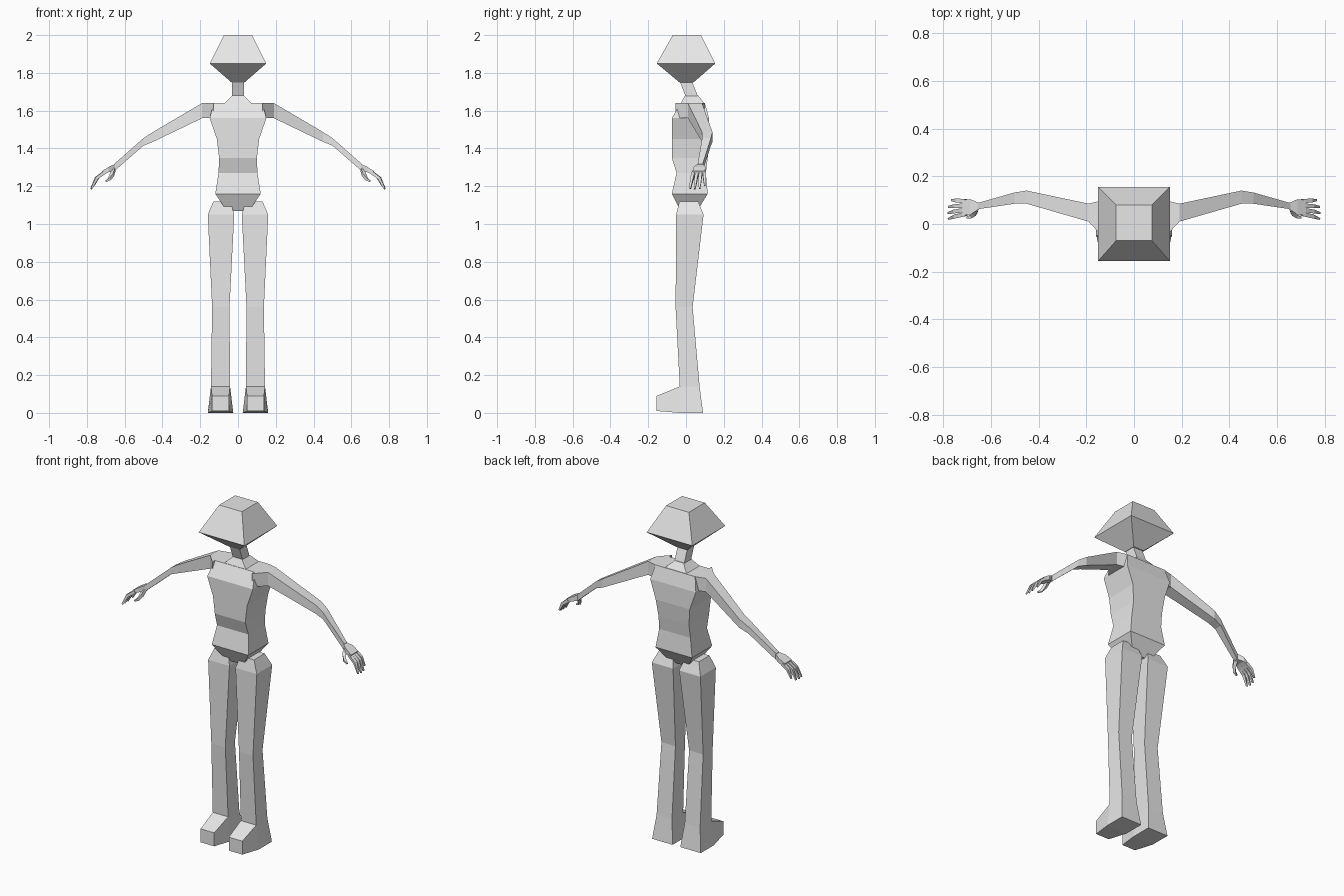
import bpy, bmesh
from mathutils import Vector

if "Cube" in bpy.data.objects:
    bpy.data.objects.remove(bpy.data.objects["Cube"])

grey = bpy.data.materials.new("light_grey")
grey.diffuse_color = (0.8, 0.8, 0.8, 1)
grey.use_nodes = True
grey.node_tree.nodes["Principled BSDF"].inputs["Base Color"].default_value = grey.diffuse_color


def build(name, rings, mirror=False):
    """Skin a row of four-point rings into a closed flat-shaded part."""
    bm = bmesh.new()
    loops = [[bm.verts.new(p) for p in ring] for ring in rings]
    for a, b in zip(loops, loops[1:]):
        for i in range(4):
            j = (i + 1) % 4
            bm.faces.new((a[i], a[j], b[j], b[i]))
    bm.faces.new(loops[0])
    bm.faces.new(loops[-1])
    bmesh.ops.recalc_face_normals(bm, faces=bm.faces)
    mesh = bpy.data.meshes.new(name)
    bm.to_mesh(mesh)
    bm.free()
    mesh.materials.append(grey)
    ob = bpy.data.objects.new(name, mesh)
    bpy.context.collection.objects.link(ob)
    if mirror:
        ob.modifiers.new("mirror", 'MIRROR')
    return ob


def box_rings(axis, sections):
    """Sections are (position, a0, a1, b0, b1, taper of a at b1)."""
    order = {'x': lambda t, a, b: (t, a, b),
             'y': lambda t, a, b: (a, t, b),
             'z': lambda t, a, b: (a, b, t)}[axis]
    rings = []
    for t, a0, a1, b0, b1, *taper in sections:
        k = taper[0] if taper else 0
        rings.append([order(t, a0, b0), order(t, a1, b0),
                      order(t, a1 - k, b1), order(t, a0 + k, b1)])
    return rings


def tube_rings(points, radii):
    """Square cross-sections following a bent path."""
    pts = [Vector(p) for p in points]
    rings = []
    for i, (p, r) in enumerate(zip(pts, radii)):
        d = (pts[min(i + 1, len(pts) - 1)] - pts[max(i - 1, 0)]).normalized()
        s = d.cross(Vector((0, 0, 1))).normalized()
        u = s.cross(d)
        rings.append([p + r * (s * a + u * b)
                      for a, b in ((-1, -1), (1, -1), (1, 1), (-1, 1))])
    return rings


# Head and neck
build("head", box_rings('z', [
    (1.75, -.035, .035, -.035, .04),
    (1.85, -.15, .15, -.155, .155),
    (2.0, -.075, .075, -.07, .08)]))
build("neck", box_rings('z', [
    (1.67, -.032, .032, .0, .065),
    (1.76, -.032, .032, -.035, .03)]))

# Torso from hips up to the base of the neck
build("torso", box_rings('z', [
    (1.07, -.06, .06, -.03, .06),
    (1.16, -.12, .12, -.075, .115),
    (1.27, -.103, .103, -.05, .105),
    (1.35, -.10, .10, -.075, .115),
    (1.45, -.112, .112, -.075, .125),
    (1.56, -.15, .15, -.075, .122),
    (1.64, -.13, .13, -.03, .10)]))
build("neck_base", box_rings('z', [
    (1.635, -.075, .075, -.03, .10),
    (1.68, -.03, .03, -.005, .065)]))

# Legs and feet
build("leg", box_rings('z', [
    (0, .025, .16, -.033, .09),
    (.14, .042, .143, -.033, .072),
    (.56, .045, .137, -.055, .035),
    (1.05, .02, .16, -.052, .093),
    (1.12, .04, .13, -.035, .065)]), True)
build("foot", box_rings('y', [
    (-.033, .025, .16, 0, .14, .017),
    (-.155, .048, .137, .01, .09)]), True)

# Arms and palms
build("arm", box_rings('x', [
    (.13, -.055, .10, 1.56, 1.64),
    (.19, .01, .085, 1.56, 1.64),
    (.45, .085, .14, 1.435, 1.487),
    (.50, .085, .132, 1.415, 1.455),
    (.655, .062, .088, 1.28, 1.318)]), True)
build("palm", box_rings('x', [
    (.65, .062, .088, 1.283, 1.318),
    (.685, .04, .104, 1.275, 1.302),
    (.72, .035, .10, 1.255, 1.28)]), True)

# Fingers: spread across the palm, each bent downwards
for i, (y0, y1, reach) in enumerate([(.042, .022, .97), (.060, .046, 1.0),
                                     (.078, .072, .97), (.096, .100, .80)]):
    build(f"finger_{i + 1}", tube_rings(
        [(.705, y0, 1.275),
         (.705 + .045 * reach, (y0 + y1) / 2, 1.275 - .033 * reach),
         (.705 + .073 * reach, y1, 1.275 - .09 * reach)],
        [.009, .008, .004]), True)
build("thumb", tube_rings(
    [(.66, .065, 1.29), (.667, .045, 1.26), (.68, .032, 1.238),
     (.70, .028, 1.226)], [.010, .009, .007, .004]), True)
